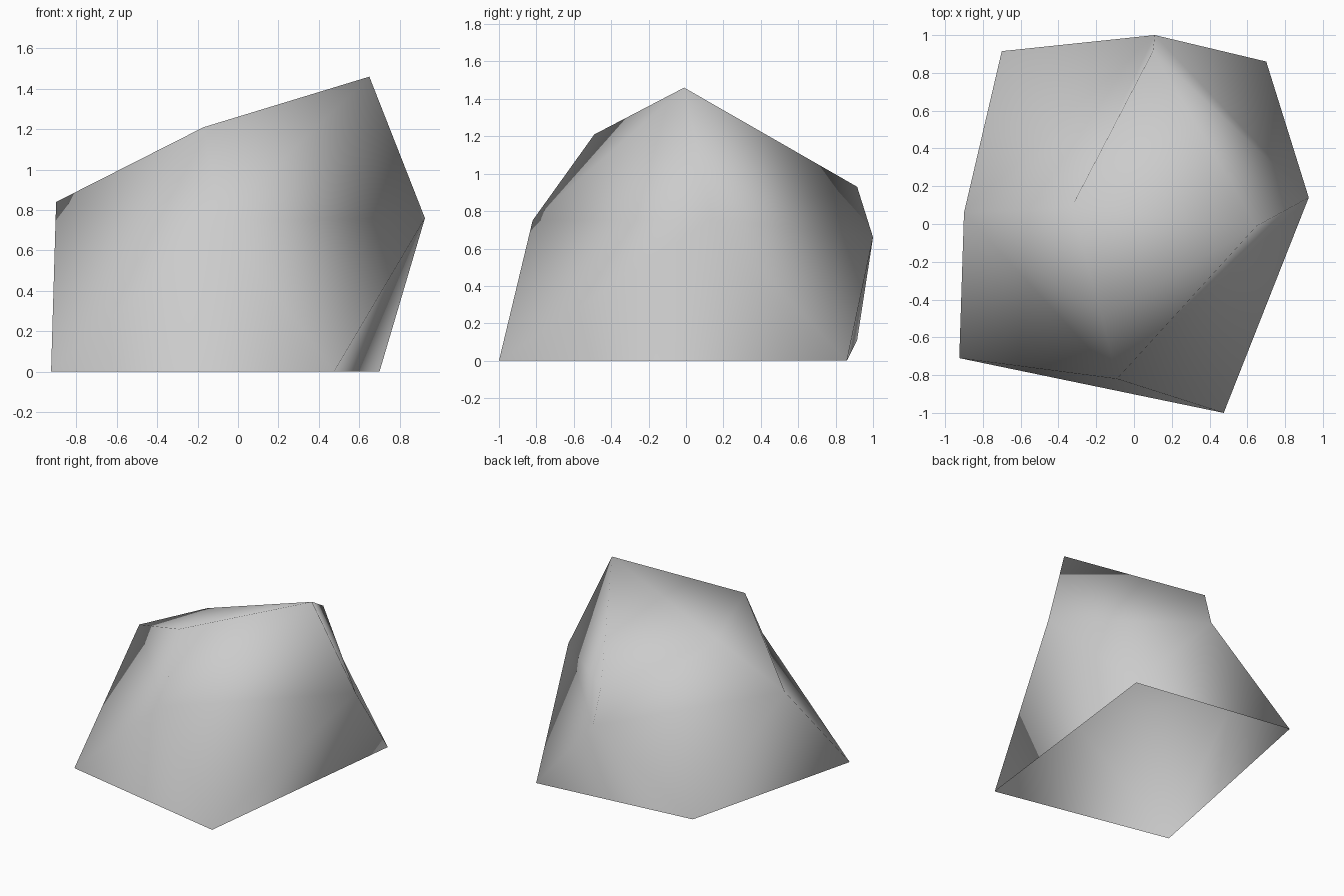
import bpy
import bmesh

cube = bpy.data.objects.get("Cube")
if cube:
    bpy.data.objects.remove(cube, do_unlink=True)


def make_material(name, colour):
    material = bpy.data.materials.new(name)
    material.use_nodes = True
    material.diffuse_color = colour
    shader = next(n for n in material.node_tree.nodes if n.type == "BSDF_PRINCIPLED")
    shader.inputs["Base Color"].default_value = colour
    return material


def bridge_rings(bm, lower, upper, twist):
    """Join two rings with a band of triangles; twist sets the diagonal direction."""
    count = len(lower)
    for i in range(count):
        j = (i + 1) % count
        if twist:
            bm.faces.new((lower[i], lower[j], upper[j]))
            bm.faces.new((lower[i], upper[j], upper[i]))
        else:
            bm.faces.new((lower[i], lower[j], upper[i]))
            bm.faces.new((lower[j], upper[j], upper[i]))


# Rock cross-sections, each running front, right, back, left
foot_ring = [(-0.925, -0.71, 0), (0.475, -1, 0), (0.7, 0.86, 0), (-0.7, 0.915, 0.11)]
waist_ring = [(-0.09, -0.82, 0.75), (0.925, 0.14, 0.76), (0.11, 1, 0.66), (-0.9, 0.06, 0.84)]
crown_ring = [(-0.17, -0.49, 1.21), (0.65, -0.01, 1.46), (0.1, 0.915, 0.93), (-0.33, 0.09, 1.11)]

bm = bmesh.new()
foot, waist, crown = [
    [bm.verts.new(point) for point in ring]
    for ring in (foot_ring, waist_ring, crown_ring)
]

# Sides of the rock, a hollow shell left open underneath
bridge_rings(bm, foot, waist, twist=False)
bridge_rings(bm, waist, crown, twist=True)

# Top facets
front, peak, back, left = crown
bm.faces.new((front, peak, left))
bm.faces.new((peak, back, left))

# Smooth shading over every facet
for face in bm.faces:
    face.smooth = True

mesh = bpy.data.meshes.new("rock")
bm.to_mesh(mesh)
bm.free()
mesh.materials.append(make_material("stone grey", (0.6, 0.6, 0.6, 1)))
rock = bpy.data.objects.new("rock", mesh)
bpy.context.collection.objects.link(rock)
